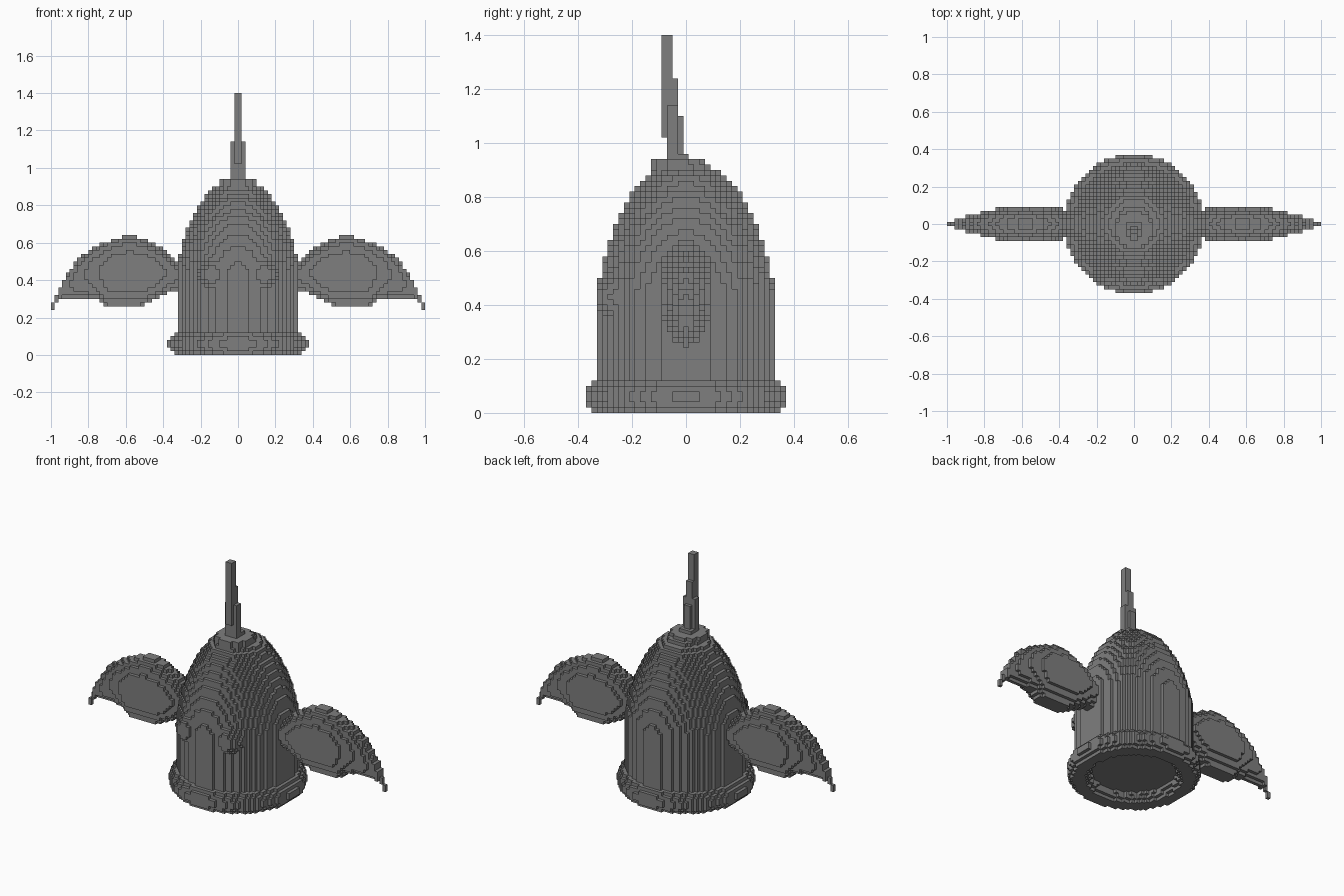
import bpy, bmesh, math

STEP = 0.02  # size of one block


def lerp(points, t):
    """Piecewise linear profile."""
    if t <= points[0][0]:
        return points[0][1]
    for (a, va), (b, vb) in zip(points, points[1:]):
        if t <= b:
            return va + (vb - va) * (t - a) / (b - a)
    return points[-1][1]


# Profiles
DOME = [(.46, .325), (.5, .32), (.6, .297), (.7, .262), (.8, .21), (.88, .15), (.92, .08), (.94, .06)]
WING_TOP = [(.31, .49), (.35, .52), (.4, .565), (.5, .62), (.58, .645), (.7, .605), (.78, .57),
            (.85, .52), (.9, .45), (.94, .39), (.97, .32), (1, .27)]
WING_BOTTOM = [(.31, .345), (.36, .34), (.44, .295), (.53, .25), (.69, .25), (.75, .29),
               (.8, .305), (.92, .302), (.97, .285), (1, .21)]
WING_THICK = [(.31, .06), (.36, .075), (.46, .095), (.68, .095), (.78, .07), (.86, .05), (.93, .03), (1, .011)]


# Each part is a test of whether a block centre lies inside it
def base_ring(x, y, z):
    return math.hypot(math.hypot(x, y) - .31, z - .06) < .063


def body(x, y, z):
    return .06 < z < .94 and math.hypot(x, y) < lerp(DOME, z)


def top_cap(x, y, z):
    radius = .1 if z < .94 else .045
    return .88 < z < .96 and math.hypot(x, y + .03) < radius


def eye(side):
    def inside(x, y, z):
        return math.dist((x * side, y, z), (.135, -.25, .43)) < .083
    return inside


def wing(side):
    def inside(x, y, z):
        x *= side
        if x < .31:
            return False
        low, high = lerp(WING_BOTTOM, x), lerp(WING_TOP, x)
        u = (2 * z - low - high) / (high - low)
        return abs(u) < 1 and abs(y) < max(lerp(WING_THICK, x) * math.sqrt(1 - u * u), .005)
    return inside


def antenna(x, y, z):
    tip = abs(x) < .02 and -.09 < y < -.05 and z > 1.02
    middle = abs(x) < .02 and -.07 < y < -.03 and .94 < z < 1.24
    foot = abs(x) < .04 and -.07 < y < -.03 and .94 < z < 1.14
    back = abs(x) < .02 and -.05 < y < -.01 and .94 < z < 1.1
    return tip or middle or foot or back


PARTS = {
    "body": body, "base_ring": base_ring, "top_cap": top_cap, "antenna": antenna,
    "left_eye": eye(1), "right_eye": eye(-1), "left_wing": wing(1), "right_wing": wing(-1),
}


def centre(i, j, k):
    return (i + .5) * STEP, j * STEP, (k + .5) * STEP


def fill_blocks():
    """Give every filled block to the first part that contains it."""
    owner = {}
    for i in range(-50, 50):
        for j in range(-19, 20):
            for k in range(70):
                point = centre(i, j, k)
                for name, inside in PARTS.items():
                    if inside(*point):
                        owner[i, j, k] = name
                        break
    return owner


def build_part(name, owner, material):
    """Skin the blocks of one part with their exposed faces."""
    bm = bmesh.new()
    corners = {}

    def corner(key):
        if key not in corners:
            i, j, k = key
            corners[key] = bm.verts.new((i * STEP, (j - .5) * STEP, k * STEP))
        return corners[key]

    for cell, part in owner.items():
        if part != name:
            continue
        for axis in range(3):
            for sign in (0, 1):
                near = list(cell)
                near[axis] += 2 * sign - 1
                if tuple(near) in owner:
                    continue
                loop = []
                for a, b in ((0, 0), (1, 0), (1, 1), (0, 1)):
                    key = list(cell)
                    key[axis] += sign
                    key[(axis + 1) % 3] += a
                    key[(axis + 2) % 3] += b
                    loop.append(corner(tuple(key)))
                bm.faces.new(loop if sign else loop[::-1])
    mesh = bpy.data.meshes.new(name)
    bm.to_mesh(mesh)
    bm.free()
    mesh.materials.append(material)
    bpy.context.collection.objects.link(bpy.data.objects.new(name, mesh))


cube = bpy.data.objects.get("Cube")
if cube:
    bpy.data.objects.remove(cube, do_unlink=True)

# Single grey finish
grey = bpy.data.materials.new("mid_grey")
grey.use_nodes = True
colour = (.21, .21, .21, 1)
grey.diffuse_color = colour
grey.node_tree.nodes["Principled BSDF"].inputs["Base Color"].default_value = colour

blocks = fill_blocks()
for part_name in PARTS:
    build_part(part_name, blocks, grey)
